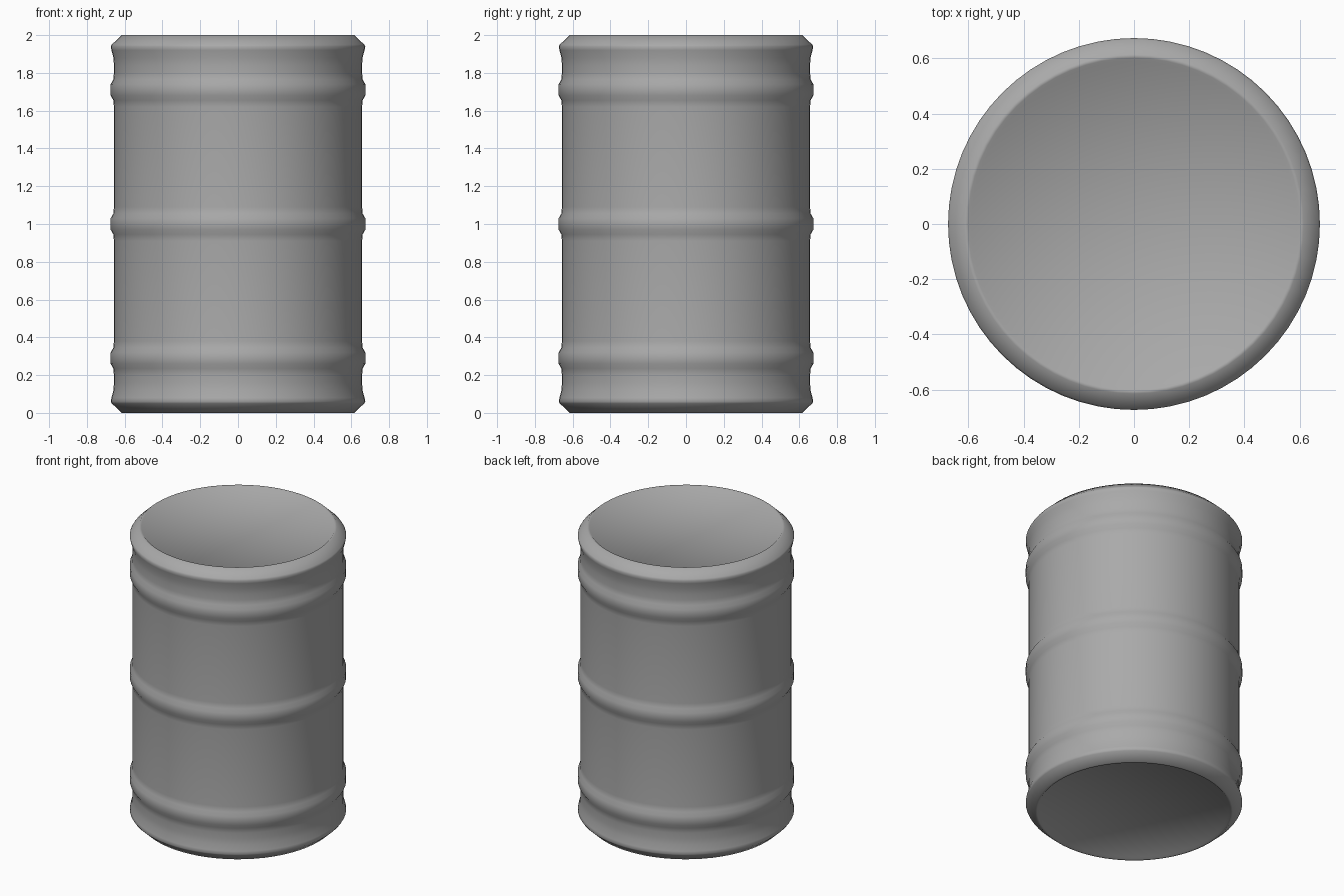
import bpy
import bmesh
from math import tau, radians

if "Cube" in bpy.data.objects:
    bpy.data.objects.remove(bpy.data.objects["Cube"], do_unlink=True)

SEGMENTS = 64
BODY, BULGE = 0.657, 0.674      # radius of the wall and of the hoops

# Painted metal
steel = bpy.data.materials.new("grey_steel")
steel.use_nodes = True
colour = (0.4, 0.4, 0.4, 1)
steel.diffuse_color = colour
steel.node_tree.nodes["Principled BSDF"].inputs["Base Color"].default_value = colour


def hoop(z):
    """Profile of one rolled hoop, from below to above."""
    return [(BODY, z - 0.09), (BODY + 0.003, z - 0.055), (BULGE, z - 0.03),
            (BULGE, z + 0.03), (BODY + 0.003, z + 0.055), (BODY, z + 0.09)]


# Half profile: recessed end, rim, chamfer, wall; mirrored for the other end
lower = [(0, 0.012), (0.59, 0.012), (0.602, 0), (0.615, 0), (0.668, 0.05),
         (BULGE, 0.06), (0.67, 0.08), (BODY + 0.002, 0.12), (BODY, 0.16)]
lower += hoop(0.29)
upper = [(r, 2 - z) for r, z in reversed(lower)]
profile = lower + hoop(1.0) + upper

# Turn the profile around the upright axis
bm = bmesh.new()
verts = [bm.verts.new((r, 0, z)) for r, z in profile]
edges = [bm.edges.new(pair) for pair in zip(verts, verts[1:])]
bmesh.ops.spin(bm, geom=verts + edges, axis=(0, 0, 1), cent=(0, 0, 0),
               angle=tau, steps=SEGMENTS, use_merge=True)
bmesh.ops.remove_doubles(bm, verts=bm.verts, dist=0.0001)
bmesh.ops.recalc_face_normals(bm, faces=bm.faces)

mesh = bpy.data.meshes.new("drum_body")
bm.to_mesh(mesh)
bm.free()
mesh.materials.append(steel)
drum = bpy.data.objects.new("drum_body", mesh)
bpy.context.collection.objects.link(drum)

# Smooth shading that keeps only the hard edges
bpy.ops.object.select_all(action='DESELECT')
drum.select_set(True)
bpy.context.view_layer.objects.active = drum
bpy.ops.object.shade_smooth_by_angle(angle=radians(60))
